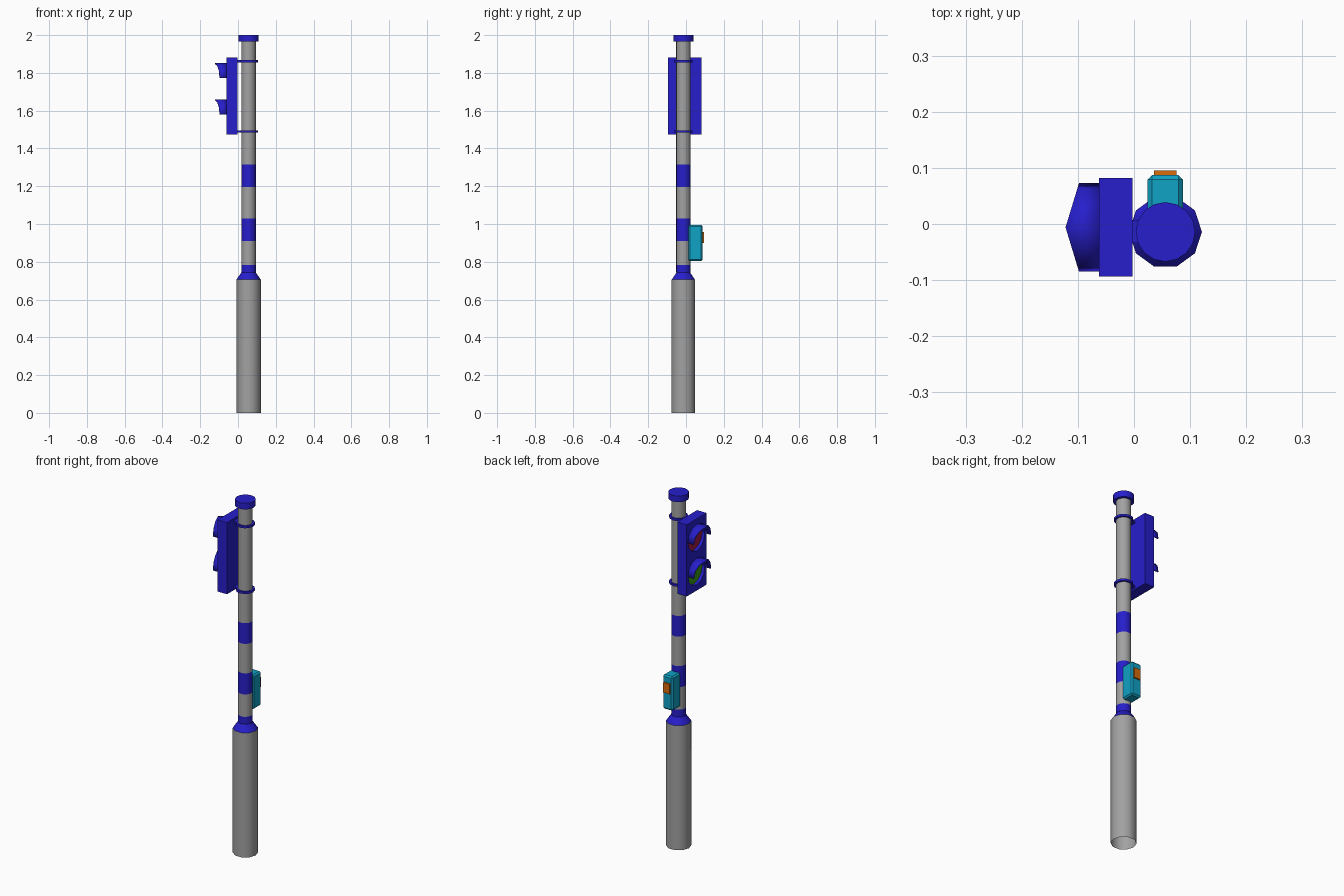
import bpy, bmesh
from math import pi, sin, cos, radians

if "Cube" in bpy.data.objects:
    bpy.data.objects.remove(bpy.data.objects["Cube"])

CX, CY = 0.056, -0.014      # pole axis
SY = -0.006                 # signal head centre line


def mat(name, rgb):
    m = bpy.data.materials.new(name)
    m.diffuse_color = (*rgb, 1)
    m.use_nodes = True
    m.node_tree.nodes["Principled BSDF"].inputs["Base Color"].default_value = m.diffuse_color
    return m


GREY = mat("grey", (0.36, 0.36, 0.36))
BLUE = mat("blue", (0.02, 0.013, 0.60))
CYAN = mat("cyan", (0.005, 0.36, 0.56))
ORANGE = mat("orange", (0.68, 0.15, 0.003))
RED = mat("red", (0.35, 0.01, 0.06))
GREEN = mat("green", (0.04, 0.32, 0.005))


def finish(name, bm, m, smooth=False):
    bmesh.ops.recalc_face_normals(bm, faces=bm.faces)
    me = bpy.data.meshes.new(name)
    bm.to_mesh(me)
    bm.free()
    ob = bpy.data.objects.new(name, me)
    bpy.context.collection.objects.link(ob)
    me.materials.append(m)
    if smooth:
        me.shade_smooth()
        me.set_sharp_from_angle(angle=radians(40))
    return ob


def lathe(name, profile, n, m, bottom=False, top=False):
    """Revolve (radius, z) points round the pole axis."""
    bm = bmesh.new()
    rings = [[bm.verts.new((CX + r * cos(2 * pi * i / n), CY + r * sin(2 * pi * i / n), z))
              for i in range(n)] for r, z in profile]
    for a, b in zip(rings, rings[1:]):
        for i in range(n):
            j = (i + 1) % n
            bm.faces.new((a[i], a[j], b[j], b[i]))
    if bottom:
        bm.faces.new(rings[0])
    if top:
        bm.faces.new(rings[-1])
    return finish(name, bm, m, True)


def box(name, x, y, z, m, bevel=0):
    bm = bmesh.new()
    bmesh.ops.create_cube(bm, size=1)
    for v in bm.verts:
        v.co = [(lo + hi) / 2 + c * (hi - lo) for c, (lo, hi) in zip(v.co, (x, y, z))]
    ob = finish(name, bm, m)
    if bevel:
        mod = ob.modifiers.new("bevel", 'BEVEL')
        mod.width = bevel
        mod.segments = 1
    return ob


def disc(name, zc, x0, x1, r, m, n=12):
    """Short cylinder along x on the signal centre line."""
    bm = bmesh.new()
    rings = [[bm.verts.new((x, SY + r * cos(2 * pi * i / n), zc + r * sin(2 * pi * i / n)))
              for i in range(n)] for x in (x0, x1)]
    for i in range(n):
        j = (i + 1) % n
        bm.faces.new((rings[0][i], rings[0][j], rings[1][j], rings[1][i]))
    bm.faces.new(rings[0])
    bm.faces.new(rings[1])
    return finish(name, bm, m)


def visor(name, zc, r=0.079):
    """Half-round hood, longest at the crown."""
    bm = bmesh.new()
    rows = []
    for i in range(7):
        a = pi * i / 6
        y, z = SY + r * cos(a), zc + r * sin(a)
        tip = -0.098 - 0.024 * (1 - abs(cos(a)))
        rows.append((bm.verts.new((-0.061, y, z)), bm.verts.new((tip, y, z))))
    for (a, b), (c, d) in zip(rows, rows[1:]):
        bm.faces.new((a, b, d, c))
    ob = finish(name, bm, BLUE, True)
    mod = ob.modifiers.new("thickness", 'SOLIDIFY')
    mod.thickness = 0.005
    mod.offset = -1


# wide base sleeve (open underneath) and its sloped collar
lathe("base_sleeve", [(0.065, 0), (0.065, 0.705)], 10, GREY)
lathe("base_collar", [(0.065, 0.705), (0.039, 0.742)], 10, BLUE)

# pole in alternating grey and blue bands
levels = [0.742, 0.784, 0.911, 1.03, 1.197, 1.314, 1.97]
for i, (z0, z1) in enumerate(zip(levels, levels[1:])):
    lathe(f"pole_band_{i + 1}", [(0.038, z0), (0.038, z1)], 16, GREY if i % 2 else BLUE)

# cap on top
lathe("pole_cap", [(0.053, 1.965), (0.053, 2.0)], 16, BLUE, True, True)

# signal housing with clamps round the pole
housing = box("signal_housing", (-0.062, -0.003), (SY - 0.088, SY + 0.088),
              (1.475, 1.881), BLUE)
for i, z in enumerate((1.49, 1.862)):
    lathe(f"clamp_{i + 1}", [(0.049, z - 0.006), (0.049, z + 0.006)], 12, BLUE, True, True)
    box(f"clamp_bracket_{i + 1}", (-0.005, 0.022), (CY - 0.02, CY + 0.02),
        (z - 0.006, z + 0.006), BLUE)

# hooded lamps, each lens sunk in a round recess
for label, zc, m in (("stop", 1.773, RED), ("walk", 1.581, GREEN)):
    visor(label + "_visor", zc)
    cutter = disc(label + "_recess_cutter", zc, -0.09, -0.042, 0.074, BLUE)
    cutter.hide_render = True
    cutter.hide_viewport = True
    cut = housing.modifiers.new(label + "_recess", 'BOOLEAN')
    cut.operation = 'DIFFERENCE'
    cut.object = cutter
    disc(label + "_lens", zc, -0.045, -0.040, 0.0735, m)

# push-button box on the back of the pole
box("button_box", (0.024, 0.087), (0.012, 0.087), (0.803, 0.996), CYAN, 0.008)
box("button_panel", (0.036, 0.076), (0.08, 0.095), (0.90, 0.957), ORANGE)
